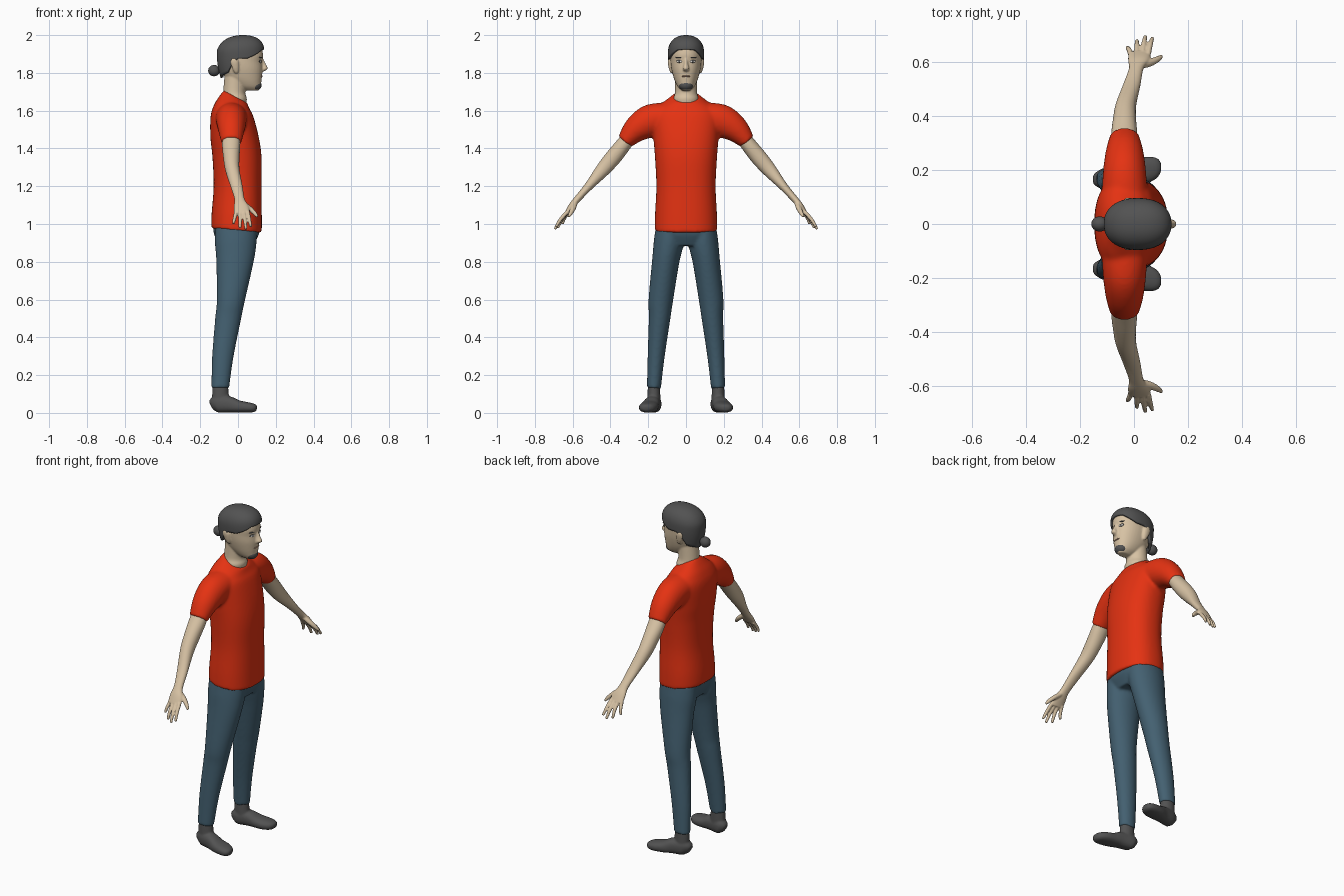
import bpy, bmesh, math
from mathutils import Vector

if "Cube" in bpy.data.objects:
    bpy.data.objects.remove(bpy.data.objects["Cube"])

X, Y = Vector((1, 0, 0)), Vector((0, 1, 0))


def material(name, rgb):
    m = bpy.data.materials.new(name)
    m.diffuse_color = (*rgb, 1)
    m.use_nodes = True
    m.node_tree.nodes["Principled BSDF"].inputs["Base Color"].default_value = m.diffuse_color
    return m


SKIN = material("skin", (0.68, 0.54, 0.37))
RED = material("red_cloth", (0.78, 0.032, 0.006))
BLUE = material("blue_denim", (0.057, 0.118, 0.165))
DARK = material("dark_grey", (0.085, 0.085, 0.085))
WHITE = material("eye_white", (0.75, 0.72, 0.68))
LIP = material("lip", (0.42, 0.25, 0.17))


def sgn_pow(v, p):
    return math.copysign(abs(v) ** p, v)


def smooth_path(pts, steps=5):
    """Catmull-Rom interpolation of all ring values."""
    pts = [tuple(p) + (0,) * (6 - len(p)) for p in pts]
    out = []
    for i in range(len(pts) - 1):
        a, b, c, d = pts[max(i - 1, 0)], pts[i], pts[i + 1], pts[min(i + 2, len(pts) - 1)]
        for k in range(steps):
            t = k / steps
            out.append([0.5 * (2 * q + (r - p) * t + (2 * p - 5 * q + 4 * r - s) * t * t
                               + (3 * q - p - 3 * r + s) * t ** 3)
                        for p, q, r, s in zip(a, b, c, d)])
    return out + [list(pts[-1])]


def tube(bm, pts, u=X, side=1, e=2.0, n=32):
    """Closed tube through rings (x, y, z, radius along u, other radius, tilt)."""
    pts = smooth_path(pts)
    cen = [Vector((p[0], p[1] * side, p[2])) for p in pts]
    rings = []
    for i, p in enumerate(pts):
        t = cen[min(i + 1, len(cen) - 1)] - cen[max(i - 1, 0)]
        v = t.cross(u).normalized()
        ring = []
        for k in range(n):
            a = math.tau * k / n
            c, s = sgn_pow(math.cos(a), 2 / e), sgn_pow(math.sin(a), 2 / e)
            ring.append(bm.verts.new(cen[i] + u * c * p[3] + v * s * p[4] + Vector((0, 0, c * p[5]))))
        rings.append(ring)
    for a, b in zip(rings, rings[1:]):
        for k in range(n):
            bm.faces.new((a[k], a[(k + 1) % n], b[(k + 1) % n], b[k]))
    bm.faces.new(rings[0])
    bm.faces.new(rings[-1])


def finish(bm, name, mat, voxel=0, iters=4):
    """Turn the bmesh into an object, fusing overlapping tubes if a voxel size is given."""
    bmesh.ops.recalc_face_normals(bm, faces=bm.faces[:])
    for f in bm.faces:
        f.smooth = True
    me = bpy.data.meshes.new(name)
    bm.to_mesh(me)
    bm.free()
    me.materials.append(mat)
    ob = bpy.data.objects.new(name, me)
    bpy.context.collection.objects.link(ob)
    if voxel:
        r = ob.modifiers.new("fuse", 'REMESH')
        r.mode, r.voxel_size, r.use_smooth_shade = 'VOXEL', voxel, True
        s = ob.modifiers.new("soften", 'SMOOTH')
        s.factor, s.iterations = 0.5, iters
    return ob


def ellipsoid(name, loc, size, mat, turn=0):
    bm = bmesh.new()
    bmesh.ops.create_uvsphere(bm, u_segments=24, v_segments=14, radius=1)
    for v in bm.verts:
        v.co = Vector([a * b for a, b in zip(v.co, size)])
    ob = finish(bm, name, mat)
    ob.location, ob.rotation_euler = loc, (0, 0, turn)
    return ob


# Shirt: torso and two short sleeves
bm = bmesh.new()
tube(bm, [(-.008, 0, .965, .134, .166, -.012), (-.007, 0, 1.05, .133, .164), (-.002, 0, 1.2, .127, .157),
          (-.005, 0, 1.35, .13, .164), (-.018, 0, 1.46, .128, .173), (-.032, 0, 1.57, .113, .18),
          (-.033, 0, 1.62, .094, .15, -.01), (-.025, 0, 1.652, .077, .107, -.02),
          (-.013, 0, 1.674, .063, .068, -.034)], e=2.3, n=48)
for s in (1, -1):
    tube(bm, [(-.035, .1, 1.57, .085, .075), (-.035, .19, 1.545, .08, .087),
              (-.035, .265, 1.5, .07, .07), (-.035, .325, 1.435, .054, .043)], side=s)
finish(bm, "shirt", RED, .008, 8)

# Trousers: hips and two legs
bm = bmesh.new()
tube(bm, [(-.008, 0, 1.01, .12, .155), (-.008, 0, .95, .12, .162), (-.01, 0, .885, .09, .14)], e=2.3, n=48)
for s in (1, -1):
    tube(bm, [(-.01, .085, .98, .11, .075), (-.012, .092, .9, .11, .079), (-.016, .108, .8, .099, .072),
              (-.037, .133, .6, .075, .065), (-.052, .14, .5, .069, .057),
              (-.08, .158, .3, .057, .045), (-.094, .17, .13, .047, .037)], side=s)
finish(bm, "trousers", BLUE, .008, 5)

for s, side in ((1, "left"), (-1, "right")):
    # Shoe: ankle and foot
    bm = bmesh.new()
    tube(bm, [(-.093, .17, .16, .04, .031), (-.093, .17, .1, .044, .034), (-.09, .17, .04, .048, .036)], side=s)
    tube(bm, [(-.142, .165, .035, .02, .025), (-.115, .168, .046, .038, .044), (-.05, .18, .045, .042, .043),
              (0, .192, .034, .048, .033), (.05, .2, .029, .049, .028), (.085, .207, .026, .037, .022),
              (.1, .21, .024, .016, .012)], u=Y, side=s, e=2.4)
    finish(bm, side + "_shoe", DARK, .006, 4)

    # Arm with palm, fingers and thumb
    bm = bmesh.new()
    tube(bm, [(-.035, .29, 1.475, .046, .037), (-.036, .335, 1.415, .048, .041), (-.035, .385, 1.353, .043, .043),
              (-.03, .44, 1.288, .038, .038), (-.008, .515, 1.2, .032, .023), (.008, .575, 1.132, .027, .018),
              (.017, .605, 1.095, .039, .017), (.02, .632, 1.055, .042, .012)], side=s, e=2.1)
    for base, tip in (((.052, .627, 1.065), (.068, .688, .985)), ((.032, .632, 1.06), (.042, .694, .973)),
                      ((.011, .63, 1.06), (.011, .679, .978)), ((-.01, .62, 1.065), (-.025, .654, 1.0))):
        mid = [(a + b) / 2 for a, b in zip(base, tip)]
        mid[1] += .006
        tube(bm, [(*base, .0105, .0105), (*mid, .0098, .0098), (*tip, .007, .007)], side=s, n=14)
    tube(bm, [(.02, .588, 1.115, .016, .014), (.062, .598, 1.082, .015, .013), (.088, .61, 1.057, .012, .011),
              (.103, .62, 1.038, .007, .007)], u=Y, side=s, n=14)
    finish(bm, side + "_arm", SKIN, .004, 3)

# Head: skull, neck, nose and ears
bm = bmesh.new()
skull = [(1.706, .03, .108, .022), (1.725, -.01, .12, .042), (1.75, -.04, .123, .056), (1.78, -.07, .127, .067),
         (1.82, -.09, .13, .077), (1.86, -.1, .128, .082), (1.9, -.1, .132, .083), (1.95, -.085, .118, .074),
         (1.98, -.04, .075, .045)]
tube(bm, [((b + f) / 2, 0, z, (f - b) / 2, w) for z, b, f, w in skull], e=2.15, n=40)
tube(bm, [(-.025, 0, 1.6, .06, .062), (-.015, 0, 1.66, .062, .067), (-.02, 0, 1.7, .058, .058),
          (-.012, 0, 1.8, .058, .058)], n=36)
tube(bm, [(.122, 0, 1.875, .012, .008), (.133, 0, 1.845, .015, .011), (.139, 0, 1.822, .019, .017),
          (.126, 0, 1.808, .01, .012)], n=16)
for s in (1, -1):
    tube(bm, [(-.008, .074, 1.8, .009, .008), (-.014, .082, 1.825, .018, .009), (-.019, .087, 1.86, .021, .01),
              (-.021, .086, 1.88, .01, .007)], side=s, n=16)
finish(bm, "head", SKIN, .005, 3)

# Eyes, brows and mouth
for s, side in ((1, "left"), (-1, "right")):
    ellipsoid(side + "_eyelid", (.1185, s * .034, 1.861), (.004, .0175, .008), DARK, s * .3)
    ellipsoid(side + "_eye", (.119, s * .034, 1.86), (.005, .0155, .006), WHITE, s * .3)
    ellipsoid(side + "_iris", (.1205, s * .034, 1.86), (.005, .0055, .0055), DARK, s * .3)
    ellipsoid(side + "_brow", (.1195, s * .036, 1.882), (.005, .021, .0035), DARK, s * .3)
ellipsoid("mouth", (.124, 0, 1.782), (.006, .024, .0045), LIP)
ellipsoid("goatee", (.091, 0, 1.735), (.034, .038, .029), DARK)

# Hair cap: domed shell whose lower edge follows a hairline that drops behind the ears
HAIRLINE = [(0, 1.925), (30, 1.92), (55, 1.895), (75, 1.877), (95, 1.875), (108, 1.85), (125, 1.8), (180, 1.772)]


def hairline(deg):
    for (a, za), (b, zb) in zip(HAIRLINE, HAIRLINE[1:]):
        if deg <= b:
            return za + (zb - za) * (deg - a) / (b - a)
    return HAIRLINE[-1][1]


bm = bmesh.new()
N, ROWS = 72, 22
grid = []
for j in range(ROWS):
    row = []
    for k in range(N):
        a = math.tau * k / N
        low = hairline(math.degrees(min(a, math.tau - a)))
        z = low + (2 - low) * math.sin(j / ROWS * math.pi / 2)
        if z > 1.9:
            d = (1 - ((z - 1.9) / .1) ** 2.4) ** (1 / 2.2)
        else:
            d = 1 - .2 * ((1.9 - z) / .14) ** 2
        shift = .014 + .012 * max(0, (z - 1.92) / .08)
        row.append(bm.verts.new((shift + .126 * d * sgn_pow(math.cos(a), .9),
                                 .096 * d * sgn_pow(math.sin(a), .9), z)))
    grid.append(row)
for a, b in zip(grid, grid[1:]):
    for k in range(N):
        bm.faces.new((a[k], a[(k + 1) % N], b[(k + 1) % N], b[k]))
top = bm.verts.new((.026, 0, 2))
for k in range(N):
    bm.faces.new((grid[-1][k], grid[-1][(k + 1) % N], top))
hair = finish(bm, "hair", DARK)
thick = hair.modifiers.new("thickness", 'SOLIDIFY')
thick.thickness, thick.offset = .014, -1

# Hair bun with its tie
ellipsoid("hair_bun", (-.127, 0, 1.812), (.031, .028, .03), DARK)
ellipsoid("hair_tie", (-.102, 0, 1.817), (.02, .017, .017), DARK)
